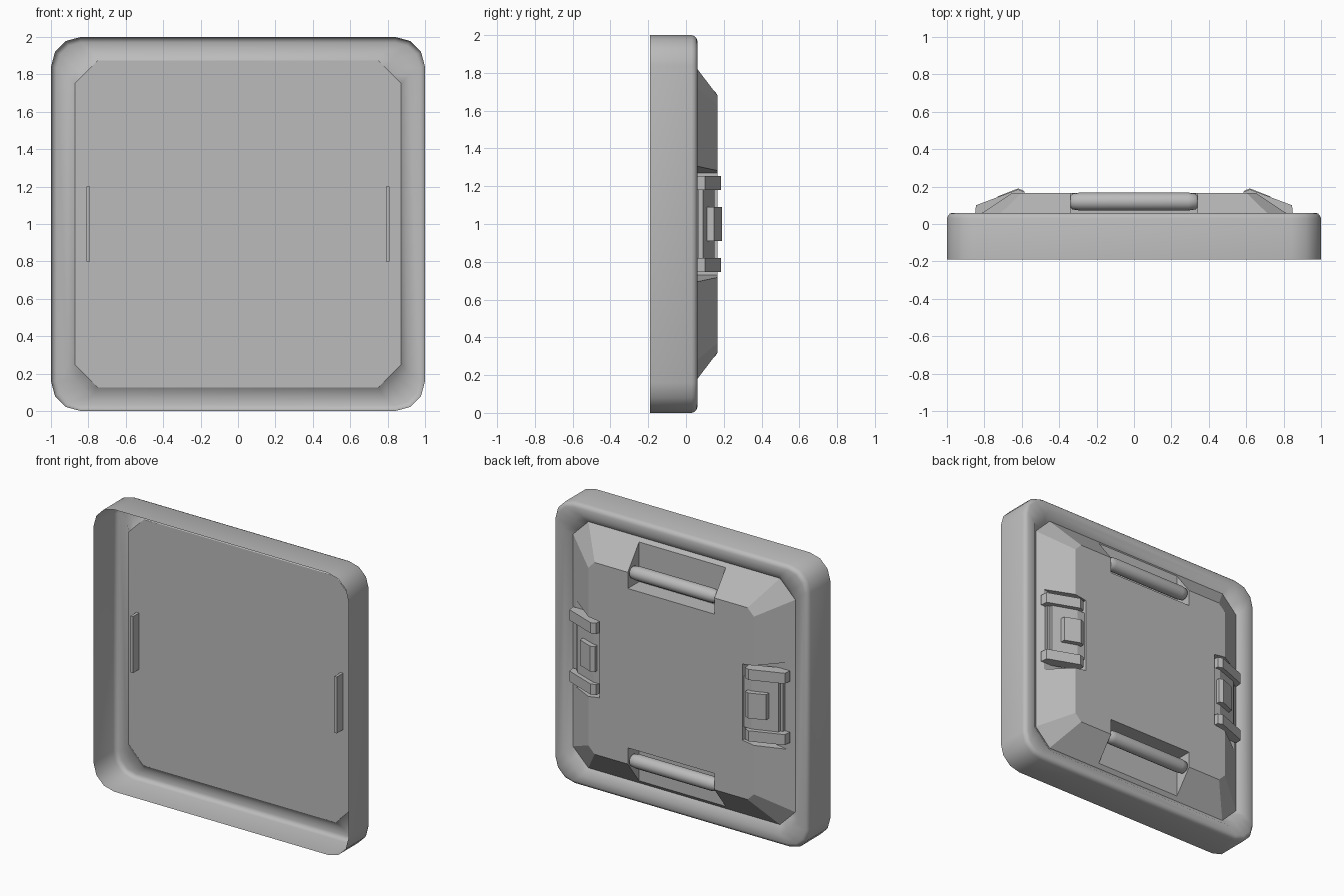
import bpy, bmesh, math

cube = bpy.data.objects.get("Cube")
if cube:
    bpy.data.objects.remove(cube, do_unlink=True)

MID = 1.0     # height of the centre
STEPS = 4     # points per corner

grey = bpy.data.materials.new("plain_grey")
grey.use_nodes = True
colour = (0.5, 0.5, 0.5, 1)
grey.diffuse_color = colour
grey.node_tree.nodes["Principled BSDF"].inputs["Base Color"].default_value = colour


def corner_loop(half_x, half_z, size, y, rounded=False):
    """Rectangle in the xz plane with rounded or chamfered corners."""
    points = []
    for i, (sx, sz) in enumerate([(1, 1), (-1, 1), (-1, -1), (1, -1)]):
        cx, cz = sx * (half_x - size), sz * (half_z - size)
        for k in range(STEPS):
            t = k / (STEPS - 1)
            if rounded:
                a = (i + t) * math.pi / 2
                dx, dz = math.cos(a), math.sin(a)
            else:
                a, b = i * math.pi / 2, (i + 1) * math.pi / 2
                dx = math.cos(a) * (1 - t) + math.cos(b) * t
                dz = math.sin(a) * (1 - t) + math.sin(b) * t
            points.append((cx + size * dx, y, MID + cz + size * dz))
    return points


def loft(name, loops, caps=True, smooth=None):
    """Join equal-length loops of points into one mesh object."""
    bm = bmesh.new()
    rings = [[bm.verts.new(p) for p in ring] for ring in loops]
    n = len(rings[0])
    for low, high in zip(rings, rings[1:]):
        for i in range(n):
            j = (i + 1) % n
            bm.faces.new((low[i], low[j], high[j], high[i]))
    if caps:
        bm.faces.new(rings[0])
        bm.faces.new(rings[-1])
    bmesh.ops.recalc_face_normals(bm, faces=bm.faces)
    mesh = bpy.data.meshes.new(name)
    bm.to_mesh(mesh)
    bm.free()
    obj = bpy.data.objects.new(name, mesh)
    bpy.context.collection.objects.link(obj)
    mesh.materials.append(grey)
    if smooth:
        activate(obj)
        bpy.ops.object.shade_smooth_by_angle(angle=math.radians(smooth))
    return obj


def activate(obj):
    bpy.ops.object.select_all(action='DESELECT')
    obj.select_set(True)
    bpy.context.view_layer.objects.active = obj


def prism_z(name, profile, z0, z1, side):
    """Extrude an xy profile between two heights, on one side."""
    return loft(name, [[(side * x, y, z) for x, y in profile] for z in (z0, z1)])


def prism_y(name, outline, y0, y1):
    """Extrude an xz outline between two depths."""
    return loft(name, [[(x, y, MID + z) for x, z in outline] for y in (y0, y1)])


def cut(target, cutter):
    mod = target.modifiers.new("cut", 'BOOLEAN')
    mod.operation = 'DIFFERENCE'
    mod.solver = 'EXACT'
    mod.object = cutter
    cutter.hide_render = True
    activate(target)
    bpy.ops.object.modifier_apply(modifier=mod.name)
    bpy.data.objects.remove(cutter, do_unlink=True)


# Rim: open-fronted shell with a softened back edge and a sloped gutter
rim_steps = [(0, -0.19), (0, 0.03), (0.006, 0.045), (0.015, 0.055), (0.03, 0.06)]
rim_loops = [corner_loop(1 - d, 1 - d, 0.16 - d, y, True) for d, y in rim_steps]
rim_loops.append(corner_loop(0.912, 0.922, 0.13, 0.06))
rim_loops.append(corner_loop(0.872, 0.873, 0.12, 0.02))
loft("rim", rim_loops, caps=False, smooth=38)

# Raised panel: flat front, sloped sides towards the back
panel = loft("panel", [corner_loop(0.872, 0.873, 0.12, 0.02),
                       corner_loop(0.65, 0.68, 0.05, 0.167)])

# Recesses for handles (top and bottom) and latches (both sides)
for s in (1, -1):
    cut(panel, prism_y("handle_recess", [(-0.34, s * 0.565), (0.34, s * 0.565),
                                         (0.34, s * 0.95), (-0.34, s * 0.95)], 0.04, 0.3))
    cut(panel, prism_y("latch_recess", [(s * 0.56, -0.27), (s * 0.95, -0.325),
                                        (s * 0.95, 0.325), (s * 0.56, 0.27)], 0.05, 0.3))

# Handle bars with rounded ends
for label, dz in (("upper", 0.667), ("lower", -0.667)):
    rings = []
    for x, r in ((-0.345, 0.025), (-0.33, 0.042), (-0.29, 0.048),
                 (0.29, 0.048), (0.33, 0.042), (0.345, 0.025)):
        rings.append([(x, 0.12 + r * math.cos(k * math.pi / 8),
                       MID + dz + r * math.sin(k * math.pi / 8)) for k in range(16)])
    loft(label + "_handle_bar", rings, smooth=50)

# Latches: two sloped arms, a plate between them, a button and a front tab
ARM = [(0.85, 0.05), (0.845, 0.1), (0.62, 0.185), (0.585, 0.172), (0.58, 0.12), (0.76, 0.05)]
PLATE = [(0.79, 0.045), (0.79, 0.09), (0.62, 0.152), (0.56, 0.152), (0.56, 0.045)]
BUTTON = [(0.73, 0.1), (0.73, 0.147), (0.62, 0.19), (0.59, 0.178), (0.59, 0.1)]
TAB = [(0.79, -0.05), (0.81, -0.05), (0.81, 0.07), (0.79, 0.07)]
for label, s in (("left", 1), ("right", -1)):
    prism_z(label + "_latch_upper_arm", ARM, 1.18, 1.255, s)
    prism_z(label + "_latch_lower_arm", ARM, 0.745, 0.82, s)
    prism_z(label + "_latch_plate", PLATE, 0.82, 1.18, s)
    prism_z(label + "_latch_button", BUTTON, 0.91, 1.09, s)
    prism_z(label + "_latch_tab", TAB, 0.8, 1.2, s)
